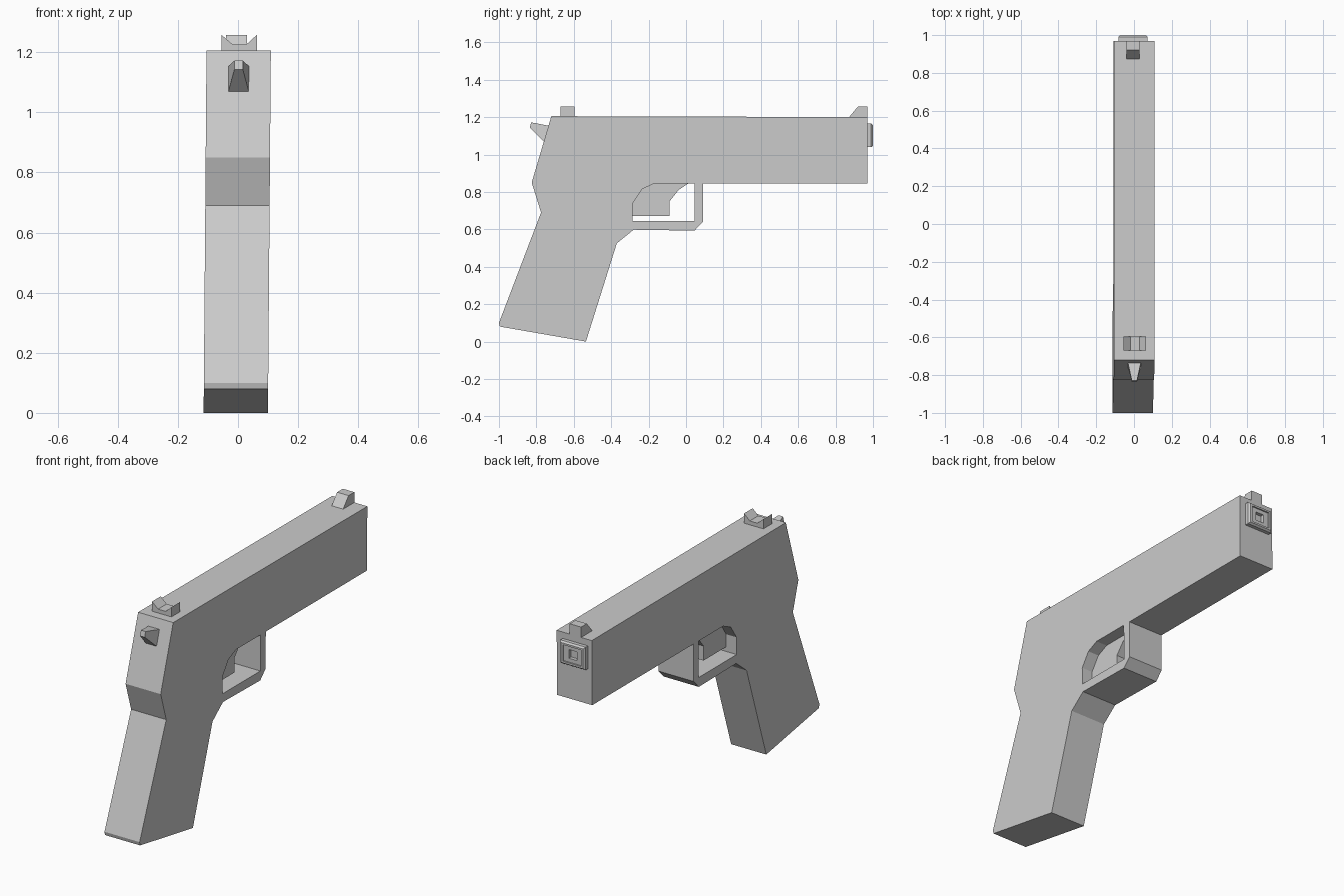
import bpy, bmesh
from mathutils import Vector

if "Cube" in bpy.data.objects:
    bpy.data.objects.remove(bpy.data.objects["Cube"])


def finish(bm, name):
    bmesh.ops.recalc_face_normals(bm, faces=bm.faces)
    mesh = bpy.data.meshes.new(name)
    bm.to_mesh(mesh)
    bm.free()
    ob = bpy.data.objects.new(name, mesh)
    bpy.context.collection.objects.link(ob)
    return ob


def prism(name, profile, x0, x1, lean=0.0):
    """Side profile of (y, z) points, extruded from x0 to x1."""
    bm = bmesh.new()
    face = bm.faces.new([bm.verts.new((x0, y, z)) for y, z in profile])
    ext = bmesh.ops.extrude_face_region(bm, geom=[face])
    for v in ext["geom"]:
        if isinstance(v, bmesh.types.BMVert):
            v.co.x = x1
    for v in bm.verts:
        v.co.x += lean * (v.co.z - 0.8)
    return finish(bm, name)


def cut(ob, cutter):
    mod = ob.modifiers.new("cut", "BOOLEAN")
    mod.operation, mod.solver, mod.object = "DIFFERENCE", "EXACT", cutter
    deps = bpy.context.evaluated_depsgraph_get()
    mesh = bpy.data.meshes.new_from_object(ob.evaluated_get(deps))
    ob.modifiers.clear()
    ob.data = mesh
    bpy.data.objects.remove(cutter)


# Body with grip and guard
body = prism("body", [
    (-0.72, 1.205), (0.97, 1.2), (0.97, 0.845), (0.09, 0.845), (0.09, 0.64),
    (0.045, 0.593), (-0.28, 0.598), (-0.37, 0.525), (-0.535, 0.0),
    (-0.995, 0.08), (-1.0, 0.10), (-0.775, 0.69), (-0.825, 0.85)],
    -0.108, 0.106, lean=0.008)
opening = prism("guard_opening", [
    (0.045, 0.845), (0.045, 0.645), (-0.285, 0.645), (-0.285, 0.74),
    (-0.235, 0.815), (-0.17, 0.845)], -0.2, 0.2)
opening.hide_render = True
cut(body, opening)

# Trigger
prism("trigger", [
    (0.02, 0.85), (-0.04, 0.81), (-0.088, 0.75), (-0.088, 0.67),
    (-0.29, 0.67), (-0.29, 0.85)], -0.045, 0.04)

# Front sight
prism("front_sight", [(0.87, 1.197), (0.92, 1.257), (0.97, 1.257), (0.97, 1.197)],
      -0.04, 0.03)

# Rear sight with a notch, extruded along y
bm = bmesh.new()
outline = [(-0.055, 1.2), (0.063, 1.2), (0.063, 1.258), (0.028, 1.226),
           (-0.018, 1.226), (-0.055, 1.258)]
face = bm.faces.new([bm.verts.new((x, -0.67, z)) for x, z in outline])
ext = bmesh.ops.extrude_face_region(bm, geom=[face])
bmesh.ops.translate(bm, vec=(0, 0.075, 0),
                    verts=[v for v in ext["geom"] if isinstance(v, bmesh.types.BMVert)])
finish(bm, "rear_sight")

# Hammer, tapering to a small tip
bm = bmesh.new()
for y, z, w in [(-0.755, 1.065, 0.035), (-0.73, 1.153, 0.035),
                (-0.835, 1.143, 0.014), (-0.828, 1.172, 0.014)]:
    for side in (-1, 1):
        bm.verts.new((side * w + 0.002, y, z))
bmesh.ops.convex_hull(bm, input=bm.verts)
bmesh.ops.dissolve_limit(bm, angle_limit=0.02, verts=bm.verts, edges=bm.edges)
finish(bm, "hammer")

# Muzzle plate with stepped square recess
bm = bmesh.new()
rings = [(0.968, 0.077, 0.063), (0.99, 0.077, 0.063), (1.0, 0.068, 0.055),
         (1.0, 0.056, 0.045), (0.992, 0.056, 0.045), (0.992, 0.024, 0.024),
         (0.972, 0.024, 0.024)]
loops = [[bm.verts.new((-0.005 + sx * w, y, 1.102 + sz * h))
          for sx, sz in ((-1, -1), (1, -1), (1, 1), (-1, 1))] for y, w, h in rings]
for a, b in zip(loops, loops[1:]):
    for i in range(4):
        j = (i + 1) % 4
        bm.faces.new((a[i], a[j], b[j], b[i]))
bm.faces.new(loops[0])
bm.faces.new(loops[-1])
finish(bm, "muzzle_plate")
